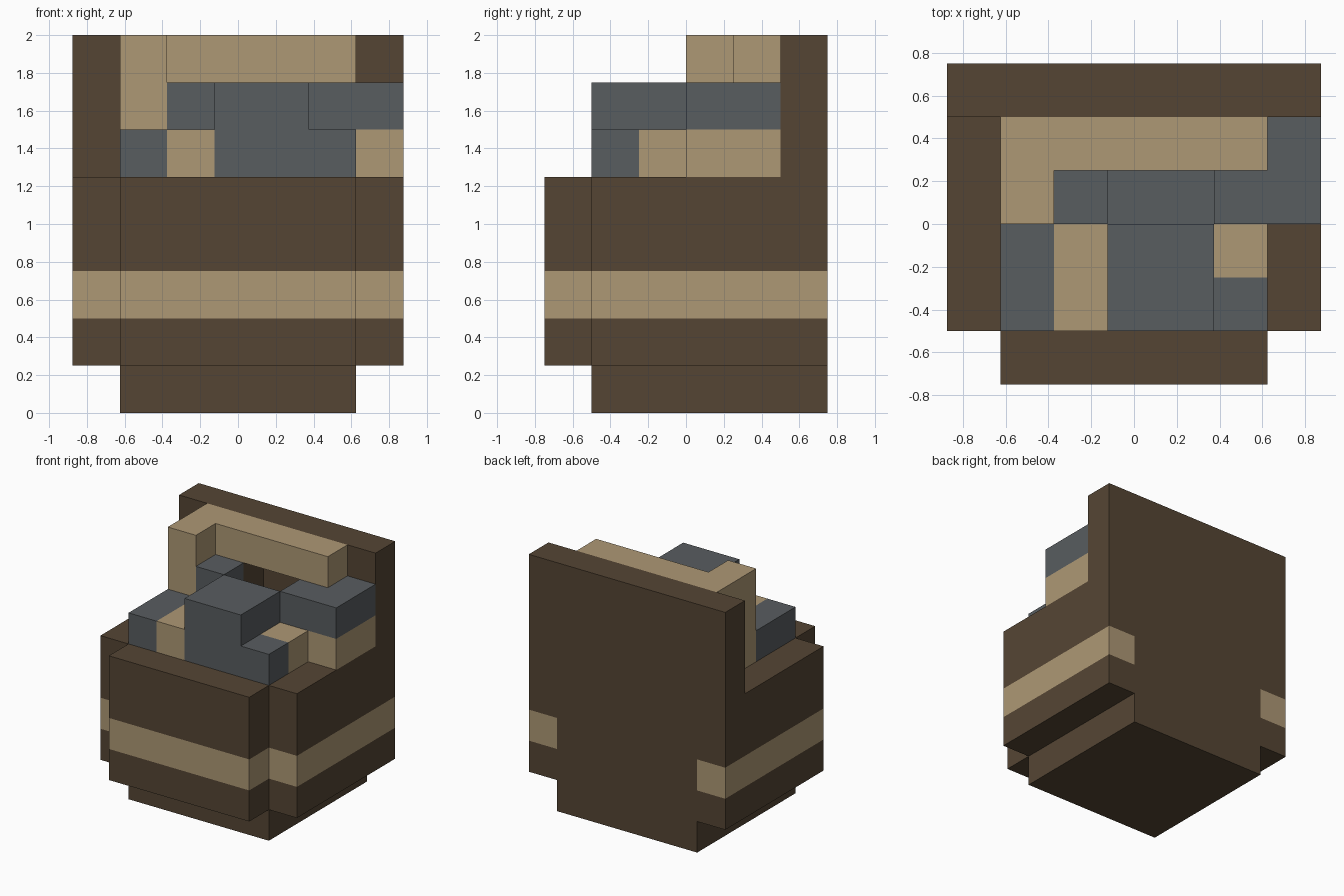
import bpy, bmesh

if "Cube" in bpy.data.objects:
    bpy.data.objects.remove(bpy.data.objects["Cube"])


def material(name, rgb):
    m = bpy.data.materials.new(name)
    m.diffuse_color = (*rgb, 1)
    m.use_nodes = True
    m.node_tree.nodes["Principled BSDF"].inputs["Base Color"].default_value = m.diffuse_color
    return m


BROWN = material("dark brown", (0.091, 0.060, 0.034))
TAN = material("tan", (0.423, 0.314, 0.178))
GREY = material("slate grey", (0.098, 0.109, 0.117))


def finish(name, bm, mats):
    bmesh.ops.recalc_face_normals(bm, faces=bm.faces)
    me = bpy.data.meshes.new(name)
    bm.to_mesh(me)
    bm.free()
    for m in mats:
        me.materials.append(m)
    ob = bpy.data.objects.new(name, me)
    bpy.context.collection.objects.link(ob)
    return ob


def box(name, x, y, z, mat):
    """Box from (min, max) ranges on each axis."""
    bm = bmesh.new()
    bmesh.ops.create_cube(bm, size=1)
    for v in bm.verts:
        v.co = [(r[0] + r[1]) / 2 + c * (r[1] - r[0]) for r, c in zip((x, y, z), v.co)]
    return finish(name, bm, [mat])


# Container body: stepped outline stacked through the stripe heights
half = [(0.625, -0.75), (0.625, -0.5), (0.875, -0.5), (0.875, 0.75), (0.625, 0.75)]
outline = half + [(-x, y) for x, y in reversed(half)]
levels = [0.25, 0.5, 0.75, 1.25]
bm = bmesh.new()
rings = [[bm.verts.new((x, y, z)) for x, y in outline] for z in levels]
n = len(outline)
for layer, (lo, hi) in enumerate(zip(rings, rings[1:])):
    for i in range(n):
        j = (i + 1) % n
        f = bm.faces.new((lo[i], lo[j], hi[j], hi[i]))
        c = f.calc_center_median()
        # stripe wraps all sides except the middle of the back
        back_middle = c.y > 0.7 and abs(c.x) < 0.6
        f.material_index = 1 if layer == 1 and not back_middle else 0
bm.faces.new(rings[0])
bm.faces.new(rings[-1])
finish("body", bm, [BROWN, TAN])

# Foot and tall back panel
box("foot", (-0.625, 0.625), (-0.5, 0.75), (0, 0.25), BROWN)
box("back_panel", (-0.875, 0.875), (0.5, 0.75), (1.25, 2), BROWN)

# Tan rod rising at the left and crossing in front of the panel
box("rod_upright", (-0.625, -0.375), (0, 0.5), (1.25, 2), TAN)
box("rod_crossbar", (-0.375, 0.625), (0.25, 0.5), (1.75, 2), TAN)

# Front row of contents
box("left_head", (-0.625, -0.375), (-0.5, 0), (1.25, 1.5), GREY)
box("left_handle", (-0.375, -0.125), (-0.5, 0), (1.25, 1.5), TAN)
box("centre_head", (-0.125, 0.375), (-0.5, 0), (1.25, 1.75), GREY)
box("centre_tip", (0.375, 0.625), (-0.5, -0.25), (1.25, 1.5), GREY)
box("centre_handle", (0.375, 0.625), (-0.25, 0), (1.25, 1.5), TAN)

# Rear row of contents
box("rear_left_block", (-0.375, -0.125), (0, 0.25), (1.25, 1.75), GREY)
box("rear_left_filler", (-0.375, -0.125), (0.25, 0.5), (1.25, 1.75), BROWN)
box("rear_low_block", (-0.125, 0.375), (0, 0.25), (1.25, 1.5), GREY)
box("right_handle", (0.375, 0.875), (0, 0.5), (1.25, 1.5), TAN)
box("right_head", (0.375, 0.875), (0, 0.5), (1.5, 1.75), GREY)
